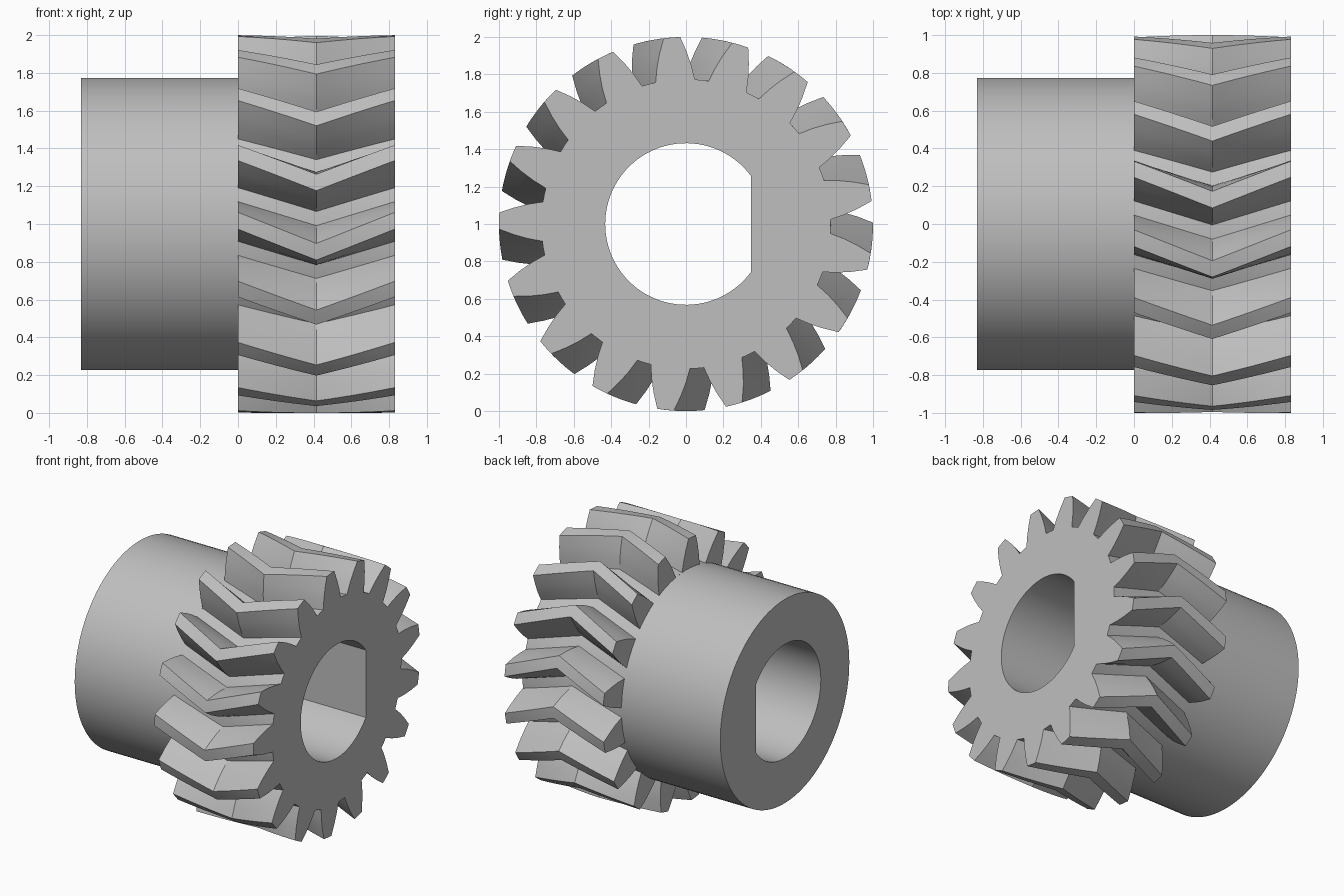
import bpy, bmesh, math
from math import radians, sin, cos, pi, acos

cube = bpy.data.objects.get("Cube")
if cube:
    bpy.data.objects.remove(cube)

TEETH, LENGTH, ROOT = 17, 0.83, 0.774
BORE, FLAT = 0.432, 0.348
TWIST, START = radians(9.45), radians(9.6)
# One flank of a tooth: radius, half angle in degrees
FLANK = [(ROOT, 7.8), (0.85, 6.2), (0.92, 4.55), (1.0, 2.55)]

steel = bpy.data.materials.new("grey_steel")
steel.use_nodes = True
GREY = (0.52, 0.52, 0.52, 1)
steel.diffuse_color = GREY
steel.node_tree.nodes["Principled BSDF"].inputs["Base Color"].default_value = GREY


def ring(bm, profile, x, turn=0.0):
    """Closed loop of polar points around the x axis."""
    return [bm.verts.new((x, r * cos(a + turn), 1 + r * sin(a + turn))) for r, a in profile]


def loft(bm, a, b):
    for i in range(len(a)):
        j = (i + 1) % len(a)
        bm.faces.new((a[i], a[j], b[j], b[i]))


def cap(bm, outer, inner):
    edges = [bm.edges.get((l[i - 1], l[i])) for l in (outer, inner) for i in range(len(l))]
    bmesh.ops.triangle_fill(bm, edges=edges, use_beauty=True)


def finish(bm, name):
    bmesh.ops.recalc_face_normals(bm, faces=bm.faces)
    mesh = bpy.data.meshes.new(name)
    bm.to_mesh(mesh)
    bm.free()
    mesh.materials.append(steel)
    obj = bpy.data.objects.new(name, mesh)
    bpy.context.collection.objects.link(obj)
    bpy.ops.object.select_all(action="DESELECT")
    obj.select_set(True)
    bpy.context.view_layer.objects.active = obj
    bpy.ops.object.shade_smooth_by_angle(angle=radians(30))


# D-shaped bore: an arc closed by a flat on the +y side
half = acos(FLAT / BORE)
bore = [(BORE, half + (2 * pi - 2 * half) * i / 72) for i in range(73)]

# Gear outline: rising flank, tip, falling flank, root floor
tooth = [(r, -radians(h)) for r, h in FLANK] + [(1.0, 0.0)]
tooth += [(r, radians(h)) for r, h in reversed(FLANK)]
pitch = 2 * pi / TEETH
outline = []
for t in range(TEETH):
    centre = START + t * pitch
    outline += [(r, centre + a) for r, a in tooth] + [(ROOT, centre + pitch / 2)]

# Herringbone gear: the outline twists to mid width and back again
bm = bmesh.new()
STEPS = 12
rows = []
for s in range(STEPS + 1):
    f = s / STEPS
    rows.append(ring(bm, outline, LENGTH * f, TWIST * (1 - abs(2 * f - 1))))
for a, b in zip(rows, rows[1:]):
    loft(bm, a, b)
span = len(tooth) + 1
for t in range(TEETH):
    bm.faces.new(rows[0][t * span:t * span + len(tooth)])
back, front = ring(bm, bore, 0), ring(bm, bore, LENGTH)
loft(bm, back, front)
cap(bm, rows[-1], front)
finish(bm, "herringbone_gear")

# Plain hub with the same bore
bm = bmesh.new()
circle = [(ROOT, 2 * pi * i / 96) for i in range(96)]
outer = [ring(bm, circle, x) for x in (-LENGTH, 0)]
inner = [ring(bm, bore, x) for x in (-LENGTH, 0)]
loft(bm, *outer)
loft(bm, *inner)
cap(bm, outer[0], inner[0])
finish(bm, "hub")
